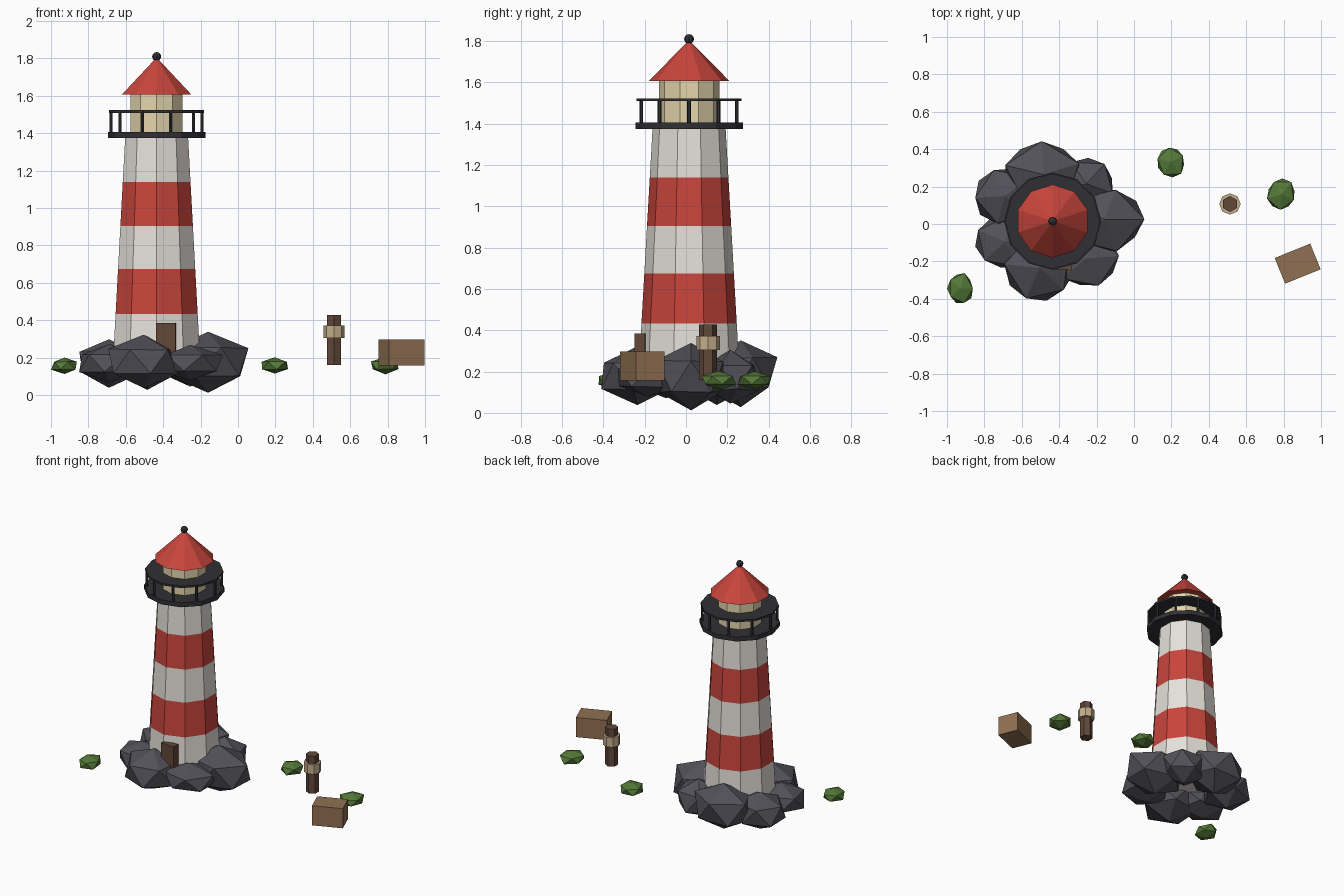
import bpy, bmesh, math, random
from mathutils import Matrix, Vector

if "Cube" in bpy.data.objects:
    bpy.data.objects.remove(bpy.data.objects["Cube"])

random.seed(4)
CX, CY = -0.435, 0.015          # lighthouse axis


def mat(name, r, g, b):
    m = bpy.data.materials.new(name)
    m.diffuse_color = (r, g, b, 1)
    m.use_nodes = True
    m.node_tree.nodes["Principled BSDF"].inputs["Base Color"].default_value = m.diffuse_color
    return m


RED = mat("red paint", 0.58, 0.06, 0.045)
WHITE = mat("white paint", 0.78, 0.75, 0.70)
DARK = mat("dark metal", 0.03, 0.03, 0.035)
GLOW = mat("lantern glass", 0.78, 0.67, 0.42)
ROCK = mat("rock", 0.085, 0.082, 0.1)
WOOD = mat("dark wood", 0.12, 0.065, 0.04)
CRATE = mat("crate wood", 0.28, 0.16, 0.085)
ROPE = mat("rope", 0.55, 0.42, 0.26)
LEAF = mat("leaves", 0.09, 0.19, 0.04)


def finish(bm, name, *mats):
    me = bpy.data.meshes.new(name)
    bm.to_mesh(me)
    bm.free()
    for m in mats:
        me.materials.append(m)
    ob = bpy.data.objects.new(name, me)
    bpy.context.collection.objects.link(ob)
    return ob


def add_cone(bm, x, y, z0, z1, r0, r1, sides):
    bmesh.ops.create_cone(bm, cap_ends=True, segments=sides, radius1=r0, radius2=r1,
                          depth=z1 - z0, matrix=Matrix.Translation((x, y, (z0 + z1) / 2)))


def cone(name, m, x, y, z0, z1, r0, r1, sides):
    bm = bmesh.new()
    add_cone(bm, x, y, z0, z1, r0, r1, sides)
    return finish(bm, name, m)


def box(name, m, centre, size, turn=0):
    bm = bmesh.new()
    bmesh.ops.create_cube(bm, size=1, matrix=Matrix.Translation(centre)
                          @ Matrix.Rotation(math.radians(turn), 4, 'Z')
                          @ Matrix.Diagonal((*size, 1)))
    return finish(bm, name, m)


def lump(name, m, centre, radii, turn, jitter):
    """Faceted boulder or bush: a squashed, roughened icosahedron."""
    bm = bmesh.new()
    bmesh.ops.create_icosphere(bm, subdivisions=1, radius=1,
                               matrix=Matrix.Rotation(math.radians(turn), 4, 'Z'))
    for v in bm.verts:
        v.co *= 1 + random.uniform(-jitter, jitter)
        v.co = Vector(centre) + Vector(a * b for a, b in zip(v.co, radii))
    return finish(bm, name, m)


# Tower: one tapered ten-sided shaft, cut into painted stripes
STRIPES = [0.433, 0.674, 0.904, 1.139]
bm = bmesh.new()
add_cone(bm, CX, CY, 0.2, 1.375, 0.244, 0.177, 10)
for z in STRIPES:
    bmesh.ops.bisect_plane(bm, geom=bm.verts[:] + bm.edges[:] + bm.faces[:],
                           plane_co=(0, 0, z), plane_no=(0, 0, 1))
for f in bm.faces:
    f.material_index = sum(f.calc_center_median().z > z for z in STRIPES) % 2
finish(bm, "tower", WHITE, RED)

# Gallery: deck, railing posts and top rail
cone("gallery_deck", DARK, CX, CY, 1.375, 1.407, 0.26, 0.26, 12)
bm = bmesh.new()
for i in range(10):
    a = math.tau * i / 10
    add_cone(bm, CX + 0.243 * math.cos(a), CY + 0.243 * math.sin(a), 1.4, 1.515, 0.009, 0.009, 6)
finish(bm, "railing_posts", DARK)
cone("railing_top", DARK, CX, CY, 1.509, 1.523, 0.254, 0.254, 12)

# Lantern room, roof and finial
cone("lantern_room", GLOW, CX, CY, 1.4, 1.61, 0.146, 0.146, 10)
cone("roof", RED, CX, CY, 1.606, 1.805, 0.196, 0, 10)
bm = bmesh.new()
bmesh.ops.create_uvsphere(bm, u_segments=8, v_segments=6, radius=0.024,
                          matrix=Matrix.Translation((CX, CY, 1.81)))
finish(bm, "finial", DARK)

# Door
box("door", WOOD, (-0.385, -0.22, 0.285), (0.103, 0.05, 0.2), -4)

# Ring of boulders: centre, radii, turn
BOULDERS = [
    ((-0.16, 0.025, 0.175), (0.24, 0.19, 0.168), 0),
    ((-0.255, 0.215, 0.17), (0.165, 0.15, 0.13), 50),
    ((-0.485, 0.265, 0.195), (0.225, 0.19, 0.16), 20),
    ((-0.69, 0.15, 0.175), (0.185, 0.17, 0.13), 40),
    ((-0.69, -0.095, 0.17), (0.18, 0.16, 0.105), 10),
    ((-0.505, -0.235, 0.18), (0.205, 0.205, 0.145), 30),
    ((-0.255, -0.185, 0.17), (0.185, 0.17, 0.095), 5),
]
for i, (c, r, turn) in enumerate(BOULDERS):
    lump(f"boulder_{i + 1}", ROCK, c, r, turn, 0.06)

# Bushes
for i, (x, y) in enumerate([(-0.928, -0.345), (0.197, 0.333), (0.788, 0.157)]):
    lump(f"bush_{i + 1}", LEAF, (x, y, 0.158), (0.085 if i else 0.076, 0.09, 0.046), 25 * i, 0.08)

# Mooring post with rope wrap
cone("mooring_post", WOOD, 0.513, 0.107, 0.16, 0.427, 0.043, 0.043, 6)
cone("rope_wrap", ROPE, 0.513, 0.107, 0.305, 0.373, 0.057, 0.057, 8)

# Crate
box("crate", CRATE, (0.875, -0.212, 0.228), (0.205, 0.148, 0.14), 22)
